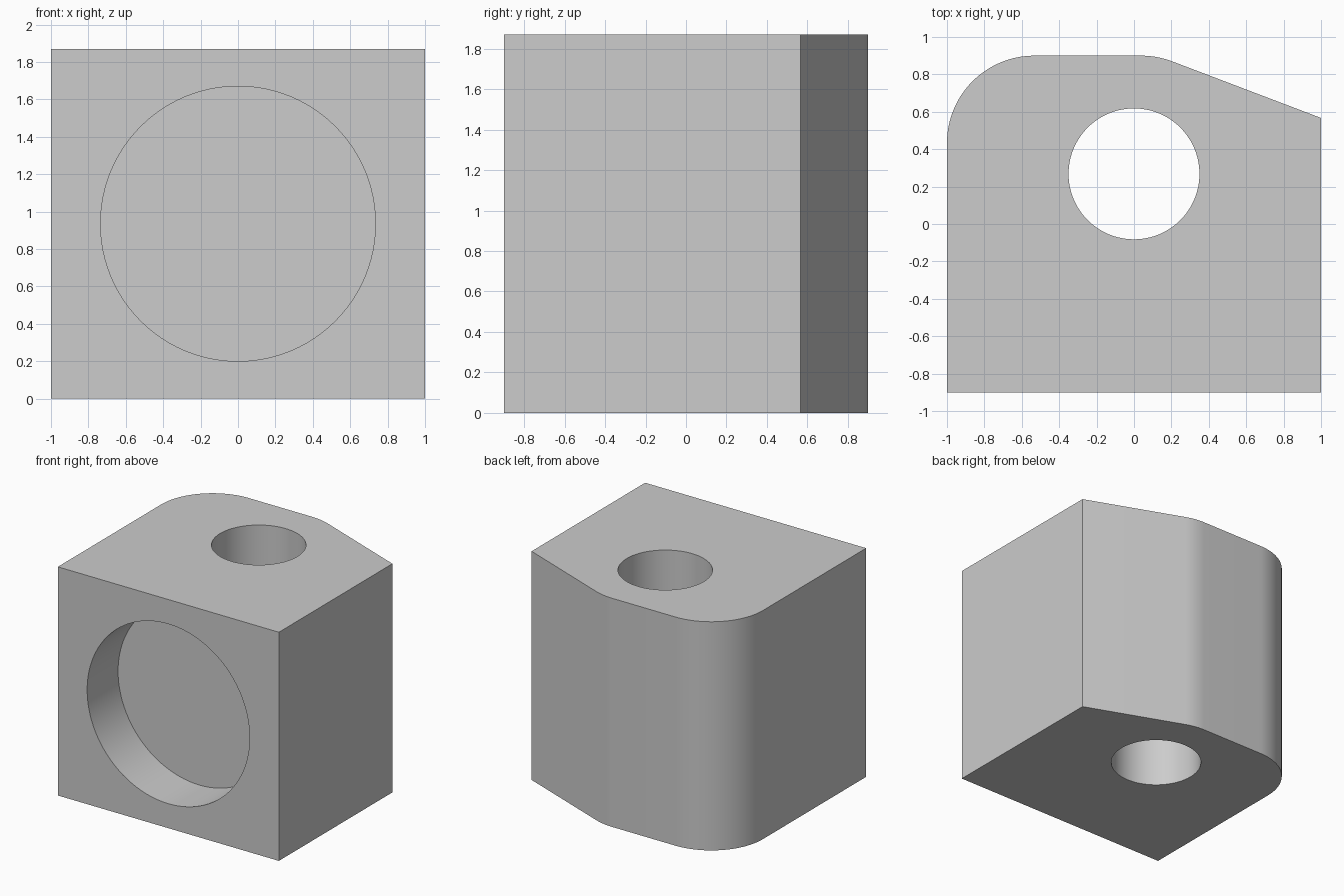
import bpy, bmesh, math
from mathutils import Vector

old = bpy.data.objects.get("Cube")
if old:
    bpy.data.objects.remove(old, do_unlink=True)

HEIGHT = 1.87
ROUND = 0.467

grey = bpy.data.materials.new("plain grey")
grey.use_nodes = True
colour = (0.604, 0.604, 0.604, 1)
grey.diffuse_color = colour
grey.node_tree.nodes["Principled BSDF"].inputs["Base Color"].default_value = colour


def fillet(before, corner, after, radius, steps):
    """Points of a round tangent to both edges at a corner."""
    a, c, b = Vector(before), Vector(corner), Vector(after)
    u, v = (a - c).normalized(), (b - c).normalized()
    half = u.angle(v) / 2
    centre = c + (u + v).normalized() * radius / math.sin(half)
    start = (c + u * radius / math.tan(half) - centre).normalized()
    end = (c + v * radius / math.tan(half) - centre).normalized()
    return [centre + start.slerp(end, i / steps) * radius for i in range(steps + 1)]


def cylinder(name, radius, depth, location, tilt=0):
    bpy.ops.mesh.primitive_cylinder_add(vertices=96, radius=radius, depth=depth,
                                        location=location, rotation=(tilt, 0, 0))
    bpy.context.object.name = name
    bpy.context.object.hide_render = True
    return bpy.context.object


# Block outline: one large rounded corner and one softened slanted corner
front_left, front_right = (1, -0.9), (-1, -0.9)
side_end, slant_top, round_top = (1, 0.567), (0.124, 0.9), (-1, 0.9)
outline = [Vector(front_right), Vector(front_left), Vector(side_end)]
outline += fillet(side_end, slant_top, round_top, ROUND, 10)
outline += fillet(slant_top, round_top, front_right, ROUND, 32)

bm = bmesh.new()
base = bm.faces.new([bm.verts.new((p.x, p.y, 0)) for p in outline])
top = bmesh.ops.extrude_face_region(bm, geom=[base])
bmesh.ops.translate(bm, vec=(0, 0, HEIGHT),
                    verts=[g for g in top["geom"] if isinstance(g, bmesh.types.BMVert)])
bmesh.ops.recalc_face_normals(bm, faces=bm.faces)
mesh = bpy.data.meshes.new("block")
bm.to_mesh(mesh)
bm.free()
block = bpy.data.objects.new("block", mesh)
bpy.context.collection.objects.link(block)

# Vertical through hole and shallow round pocket in the front
cutters = [
    cylinder("through_hole_cutter", 0.35, HEIGHT + 1, (0, 0.268, HEIGHT / 2)),
    cylinder("front_pocket_cutter", 0.735, 0.8, (0, -0.9, HEIGHT / 2), math.pi / 2),
]
bpy.ops.object.select_all(action="DESELECT")
block.select_set(True)
bpy.context.view_layer.objects.active = block
for cutter in cutters:
    cut = block.modifiers.new(cutter.name, "BOOLEAN")
    cut.operation = "DIFFERENCE"
    cut.solver = "EXACT"
    cut.object = cutter
    bpy.ops.object.modifier_apply(modifier=cut.name)
    bpy.data.objects.remove(cutter, do_unlink=True)

block.data.materials.clear()
block.data.materials.append(grey)
for face in block.data.polygons:
    face.material_index = 0
bpy.ops.object.shade_smooth_by_angle(angle=math.radians(15))
